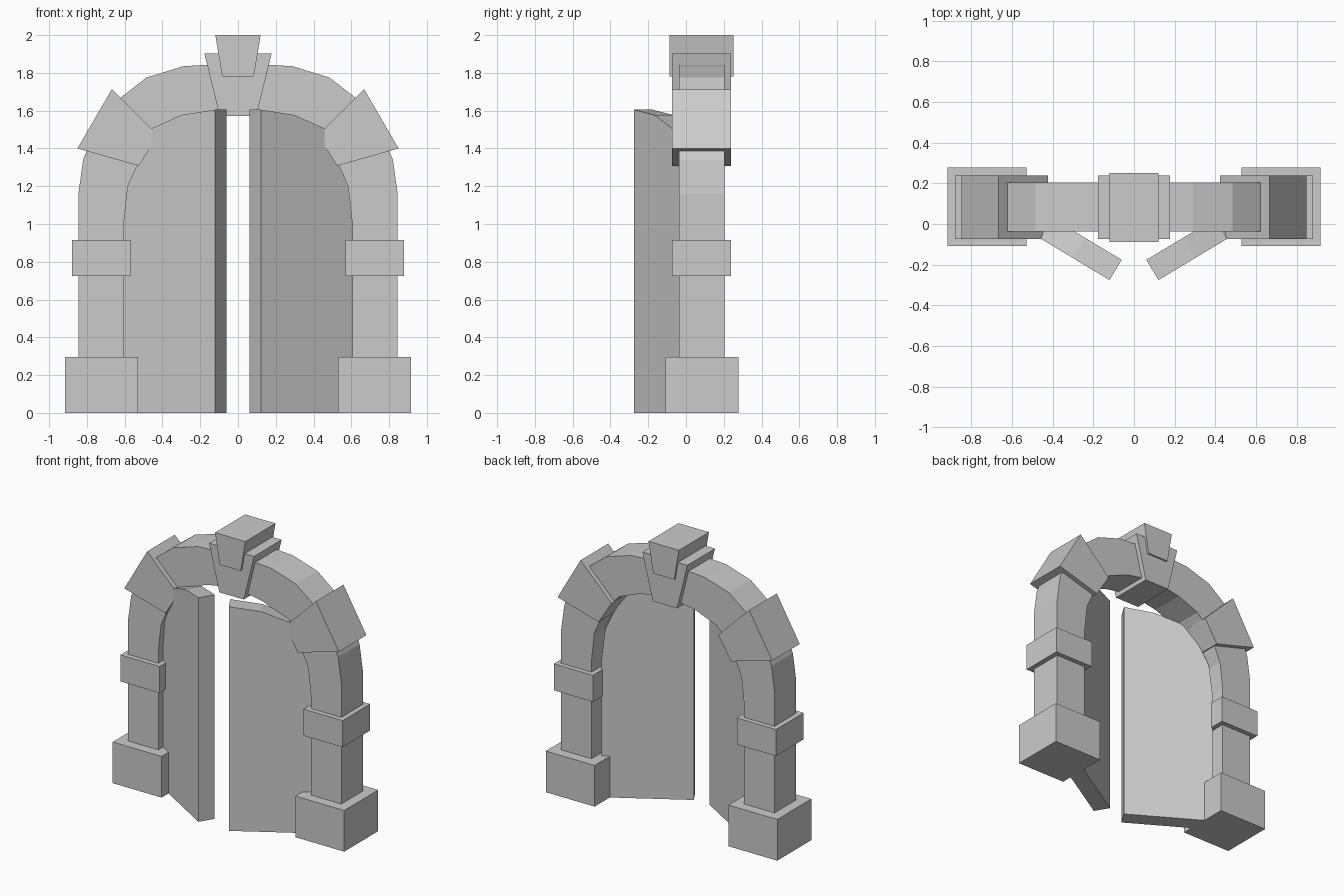
import bpy, bmesh
from math import radians
from mathutils import Matrix

if "Cube" in bpy.data.objects:
    bpy.data.objects.remove(bpy.data.objects["Cube"])


def prism(name, pts, y0, y1, mirror=False, matrix=None):
    """Extrude an (x, z) outline from y0 to y1, optionally mirrored across x = 0."""
    bm = bmesh.new()
    face = bm.faces.new([bm.verts.new((x, y0, z)) for x, z in pts])
    ext = bmesh.ops.extrude_face_region(bm, geom=[face], use_keep_orig=True)
    moved = [v for v in ext["geom"] if isinstance(v, bmesh.types.BMVert)]
    bmesh.ops.translate(bm, verts=moved, vec=(0, y1 - y0, 0))
    if matrix:
        bm.transform(matrix)
    bmesh.ops.recalc_face_normals(bm, faces=bm.faces)
    mesh = bpy.data.meshes.new(name)
    bm.to_mesh(mesh)
    bm.free()
    obj = bpy.data.objects.new(name, mesh)
    bpy.context.collection.objects.link(obj)
    if mirror:
        mod = obj.modifiers.new("Mirror", 'MIRROR')
        mod.use_mirror_merge = False
    return obj


def rect(x0, x1, z0, z1):
    return [(x0, z0), (x1, z0), (x1, z1), (x0, z1)]


def wedge(bottom, top, z0, z1):
    return [(-bottom, z0), (bottom, z0), (top, z1), (-top, z1)]


# Arch frame: right half outlines, reflected to make the whole arch
outer = [(.845, 0), (.845, 1.16), (.82, 1.34), (.75, 1.51), (.62, 1.67),
         (.485, 1.775), (.29, 1.835), (.1, 1.847)]
inner = [(.605, 0), (.605, 1.0), (.583, 1.2), (.53, 1.32), (.47, 1.425),
         (.385, 1.515), (.22, 1.58), (.08, 1.605)]
flip = lambda pts: [(-x, z) for x, z in reversed(pts)]
prism("arch_frame", outer + flip(outer) + [(-x, z) for x, z in inner] + inner[::-1],
      -.038, .205)

# Stone blocks on both sides
prism("base_block", rect(.53, .917, 0, .295), -.108, .277, True)
prism("middle_block", rect(.57, .88, .725, .915), -.073, .239, True)
prism("shoulder_block", [(.668, 1.713), (.85, 1.4), (.525, 1.308), (.423, 1.47)],
      -.073, .239, True)

# Keystone, two stacked wedges
prism("keystone", wedge(.097, .178, 1.573, 1.903), -.073, .239)
prism("keystone_cap", wedge(.083, .12, 1.78, 2.0), -.088, .252)

# Doors: outline measured from the hinge, swung open toward the front
hinge, width = .605, .6
door = [(hinge - width, 0), (hinge, 0), (.605, 1.0), (.583, 1.2), (.53, 1.32),
        (.47, 1.425), (.395, 1.507), (.215, 1.577), (hinge - width, 1.605)]
swing = Matrix.Translation((hinge, .083, 0)) @ Matrix.Rotation(radians(31), 4, 'Z')
prism("door", [(x - hinge, z) for x, z in door], -.058, .058, True, swing)
